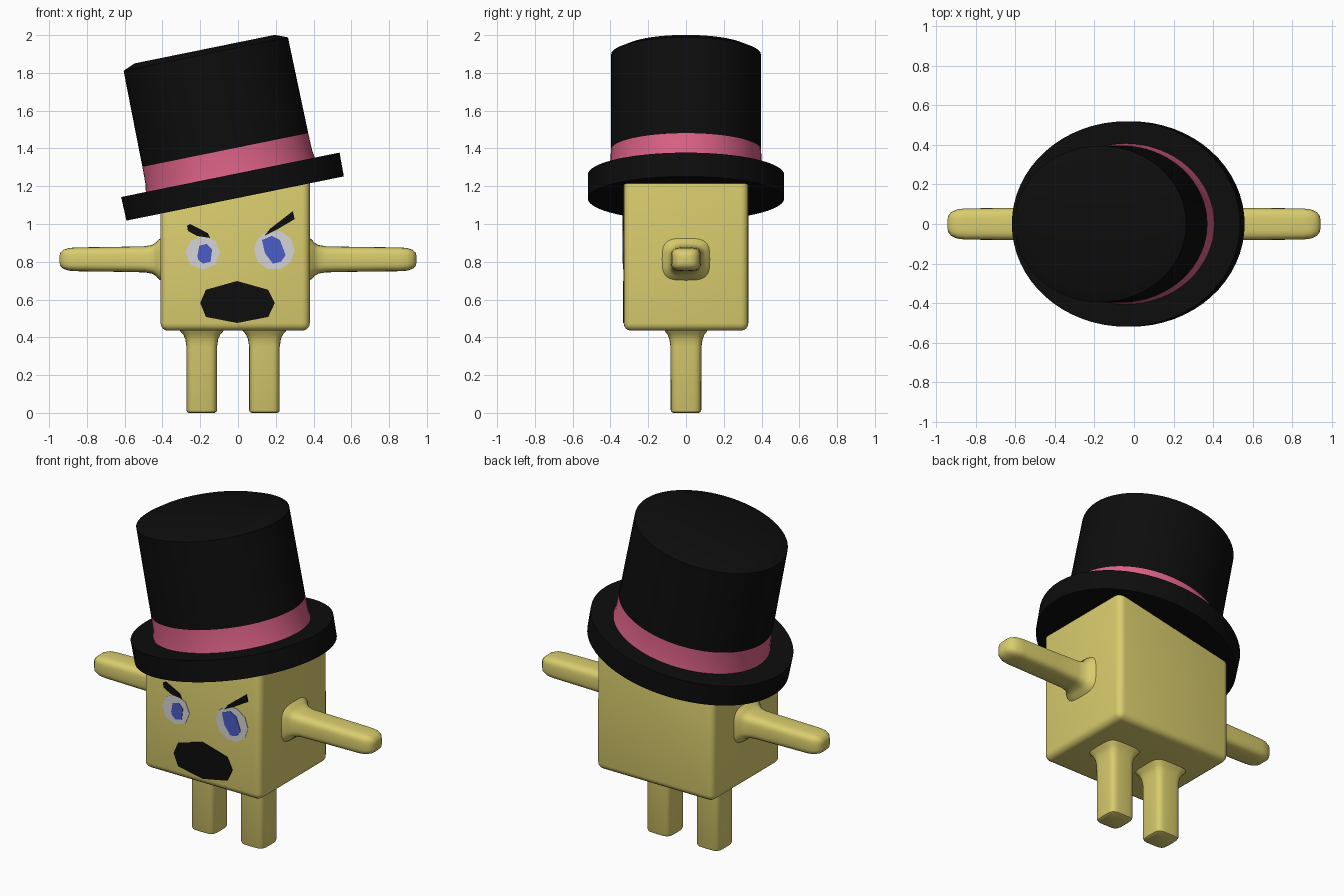
import bpy, bmesh, math
from mathutils import Matrix, Vector

if "Cube" in bpy.data.objects:
    bpy.data.objects.remove(bpy.data.objects["Cube"])


def material(name, rgb):
    m = bpy.data.materials.new(name)
    m.diffuse_color = (*rgb, 1)
    m.use_nodes = True
    m.node_tree.nodes["Principled BSDF"].inputs["Base Color"].default_value = m.diffuse_color
    return m


YELLOW = material("mustard yellow", (0.70, 0.61, 0.155))
BLACK = material("black", (0.004, 0.004, 0.004))
PINK = material("pink", (0.71, 0.12, 0.24))
WHITE = material("eye white", (0.66, 0.66, 0.68))
BLUE = material("iris blue", (0.07, 0.11, 0.57))


def finish(name, bm, mat, angle=35):
    bmesh.ops.recalc_face_normals(bm, faces=bm.faces[:])
    me = bpy.data.meshes.new(name)
    bm.to_mesh(me)
    bm.free()
    me.materials.append(mat)
    me.shade_smooth()
    me.set_sharp_from_angle(angle=math.radians(angle))
    ob = bpy.data.objects.new(name, me)
    bpy.context.collection.objects.link(ob)
    return ob


def loft(name, rings, matrix, mat, power=2.0, sides=64):
    """Capped superellipse sections (height, half x, half y) along local z."""
    bm = bmesh.new()
    loops = []
    for h, rx, ry in rings:
        loop = []
        for i in range(sides):
            a = math.tau * i / sides
            c, s = math.cos(a), math.sin(a)
            p = Vector((rx * math.copysign(abs(c) ** (2 / power), c),
                        ry * math.copysign(abs(s) ** (2 / power), s), h))
            loop.append(bm.verts.new(matrix @ p))
        loops.append(loop)
    for lo, hi in zip(loops, loops[1:]):
        for i in range(sides):
            j = (i + 1) % sides
            bm.faces.new((lo[i], lo[j], hi[j], hi[i]))
    bm.faces.new(loops[0][::-1])
    bm.faces.new(loops[-1])
    return finish(name, bm, mat)


# Body: rounded box whose top slopes to stay inside the tilted brim
CX, SLOPE = -0.015, math.radians(11.5)
bm = bmesh.new()
bmesh.ops.create_cube(bm, size=1)
for v in bm.verts:
    x = CX + v.co.x * 0.79
    top = 1.195 + math.tan(SLOPE) * (x - CX)
    v.co = (x, v.co.y * 0.66, top if v.co.z > 0 else 0.435)
bmesh.ops.bevel(bm, geom=bm.edges[:], offset=0.04, segments=4, profile=0.5, affect='EDGES')
finish("body", bm, YELLOW)

# Arms: flared at the shoulder, rounded at the hand
for side, sx in (("left", -1), ("right", 1)):
    start = CX + sx * 0.38
    length = 0.945 - abs(start)
    arm = [(0, 0.12, 0.135), (0.025, 0.105, 0.12), (0.04, 0.088, 0.103), (0.06, 0.076, 0.09),
           (0.10, 0.069, 0.082), (0.25, 0.066, 0.081), (length - 0.09, 0.063, 0.079),
           (length - 0.05, 0.06, 0.074), (length - 0.02, 0.05, 0.061),
           (length - 0.005, 0.036, 0.042), (length, 0.018, 0.02)]
    m = Matrix.Translation((start, 0, 0.813)) @ Matrix.Rotation(sx * math.pi / 2, 4, 'Y')
    loft(side + "_arm", arm, m, YELLOW, power=3.5, sides=32)

# Legs: flared at the hip, nearly square at the foot
leg = [(0, 0.125, 0.12), (0.02, 0.112, 0.11), (0.035, 0.098, 0.098), (0.06, 0.087, 0.088),
       (0.10, 0.081, 0.082), (0.435, 0.081, 0.081), (0.445, 0.077, 0.077), (0.45, 0.068, 0.068)]
for side, x in (("left", -0.192), ("right", 0.14)):
    m = Matrix.Translation((x, 0, 0.45)) @ Matrix.Rotation(math.pi, 4, 'X')
    loft(side + "_leg", leg, m, YELLOW, power=4.5, sides=32)

# Tilted top hat: brim, band and crown share one axis
HAT = Matrix.Translation((CX, 0, 1.135)) @ Matrix.Rotation(-SLOPE, 4, 'Y')
loft("hat_brim", [(0, 0.587, 0.52), (0.128, 0.59, 0.52)], HAT, BLACK)
loft("hat_band", [(0.12, 0.458, 0.408), (0.17, 0.45, 0.40), (0.262, 0.448, 0.398)], HAT, PINK)
loft("hat_crown", [(0.262, 0.448, 0.398), (0.78, 0.444, 0.396), (0.807, 0.378, 0.335)], HAT, BLACK)


# Face: thin plates on the front of the body
def plate(name, points, front, mat):
    bm = bmesh.new()
    f = bm.faces.new([bm.verts.new((x, -0.329, z)) for x, z in points])
    ext = bmesh.ops.extrude_face_region(bm, geom=[f])
    for v in ext["geom"]:
        if isinstance(v, bmesh.types.BMVert):
            v.co.y = front
    return finish(name, bm, mat)


def oval(cx, cz, rx, rz, n=8, turn=0.0):
    return [(cx + rx * math.cos(math.tau * i / n + turn),
             cz + rz * math.sin(math.tau * i / n + turn)) for i in range(n)]


plate("left_eye", oval(-0.186, 0.848, 0.092, 0.09), -0.333, WHITE)
plate("right_eye", oval(0.192, 0.862, 0.108, 0.106, 10), -0.333, WHITE)
plate("left_iris", [(-0.215, 0.83), (-0.205, 0.885), (-0.165, 0.895), (-0.137, 0.865),
                    (-0.145, 0.80), (-0.185, 0.79), (-0.21, 0.81)], -0.336, BLUE)
plate("right_iris", [(0.127, 0.915), (0.18, 0.937), (0.222, 0.915), (0.252, 0.835),
                     (0.227, 0.80), (0.185, 0.79), (0.143, 0.845)], -0.336, BLUE)
plate("left_brow", [(-0.27, 0.99), (-0.254, 1.0), (-0.16, 0.952), (-0.147, 0.926),
                    (-0.217, 0.937), (-0.265, 0.963)], -0.337, BLACK)
plate("right_brow", [(0.14, 0.938), (0.17, 0.975), (0.29, 1.068), (0.30, 1.026),
                     (0.21, 0.973)], -0.337, BLACK)
plate("mouth", [(-0.2, 0.582), (-0.17, 0.652), (-0.005, 0.698), (0.16, 0.652),
                (0.195, 0.582), (0.16, 0.508), (-0.005, 0.476), (-0.17, 0.508)], -0.334, BLACK)
